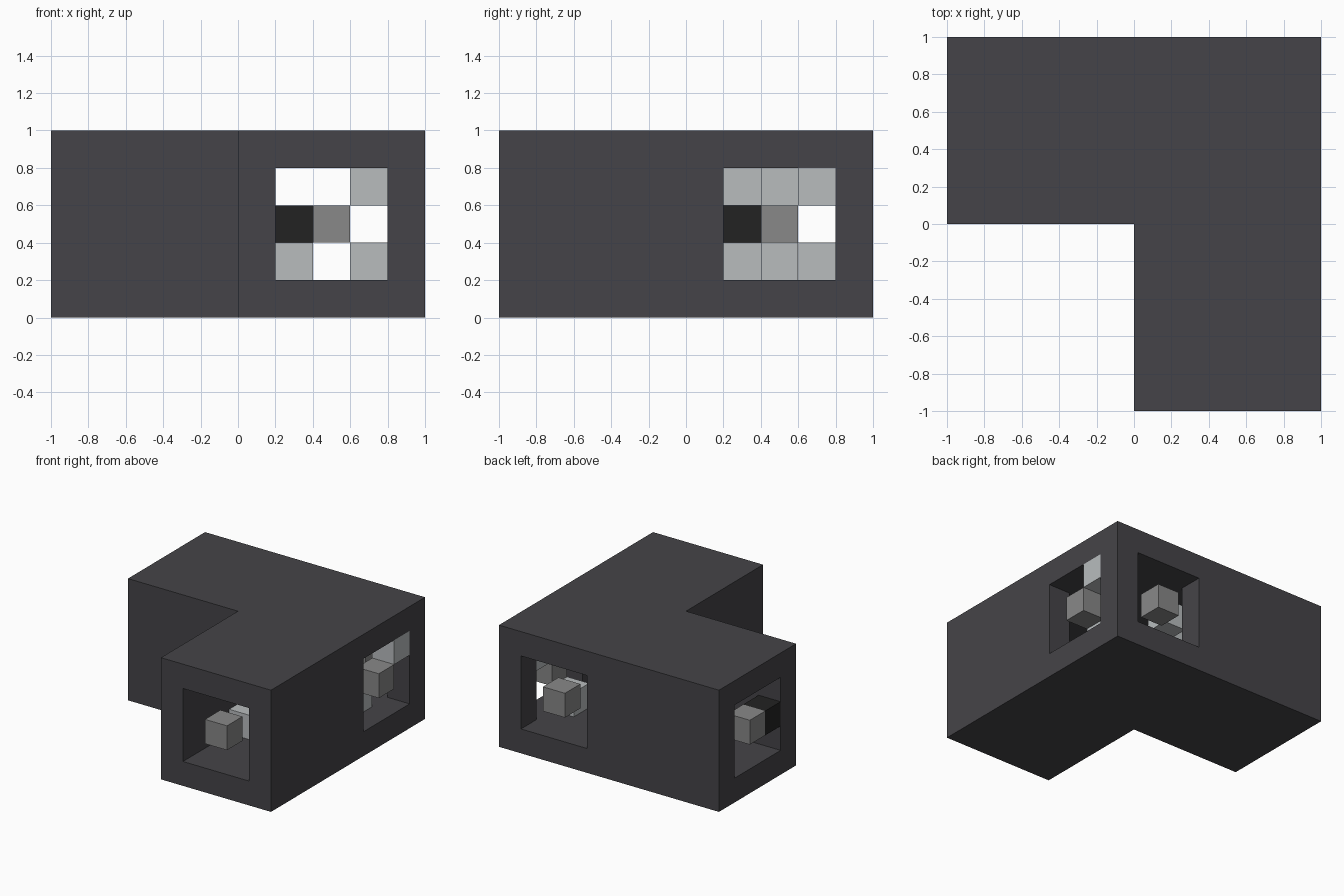
import bpy
import bmesh

default = bpy.data.objects.get("Cube")
if default:
    bpy.data.objects.remove(default, do_unlink=True)

UNIT = 0.2


def material(name, srgb):
    def linear(c):
        c /= 255
        return c / 12.92 if c < 0.04045 else ((c + 0.055) / 1.055) ** 2.4
    mat = bpy.data.materials.new(name)
    mat.use_nodes = True
    color = [linear(c) for c in srgb] + [1]
    mat.diffuse_color = color
    mat.node_tree.nodes["Principled BSDF"].inputs["Base Color"].default_value = color
    return mat


CHARCOAL = material("charcoal", (69, 68, 72))
GREY = material("mid grey", (136, 136, 136))
PALE = material("pale grey", (184, 188, 190))
BLACK = material("black", (34, 34, 34))


def prism(name, outline, bottom, top, mat):
    """Extrude a flat outline from bottom to top."""
    mesh = bpy.data.meshes.new(name)
    bm = bmesh.new()
    face = bm.faces.new([bm.verts.new((x, y, bottom)) for x, y in outline])
    result = bmesh.ops.extrude_face_region(bm, geom=[face])
    verts = [g for g in result["geom"] if isinstance(g, bmesh.types.BMVert)]
    bmesh.ops.translate(bm, verts=verts, vec=(0, 0, top - bottom))
    bmesh.ops.recalc_face_normals(bm, faces=bm.faces)
    bm.to_mesh(mesh)
    bm.free()
    mesh.materials.append(mat)
    obj = bpy.data.objects.new(name, mesh)
    bpy.context.scene.collection.objects.link(obj)
    return obj


def block(name, cell, mat):
    """Small cube whose lowest corner is at the given grid cell."""
    x, y, z = (c * UNIT for c in cell)
    outline = [(x, y), (x + UNIT, y), (x + UNIT, y + UNIT), (x, y + UNIT)]
    return prism(name, outline, z, z + UNIT, mat)


# L-shaped housing with two crossing square tunnels
housing = prism("housing", [(-1, 0), (0, 0), (0, -1), (1, -1), (1, 1), (-1, 1)], 0, 1, CHARCOAL)
a, b, far = 0.2, 0.8, 1.2
cross = [(-far, a), (a, a), (a, -far), (b, -far), (b, a), (far, a),
         (far, b), (b, b), (b, far), (a, far), (a, b), (-far, b)]
cutter = prism("tunnel_cutter", cross, a, b, CHARCOAL)
cutter.hide_render = True
cut = housing.modifiers.new("tunnels", "BOOLEAN")
cut.operation = "DIFFERENCE"
cut.solver = "EXACT"
cut.object = cutter
bpy.context.view_layer.update()
evaluated = housing.evaluated_get(bpy.context.evaluated_depsgraph_get())
carved = bpy.data.meshes.new_from_object(evaluated)
housing.modifiers.clear()
housing.data = carved
bpy.data.objects.remove(cutter, do_unlink=True)

# Grey centre blocks, flush with each of the four openings
for name, cell in {"front": (2, -5, 2), "back": (2, 4, 2),
                   "left": (4, 2, 2), "right": (-5, 2, 2)}.items():
    block(name + "_centre_block", cell, GREY)

# Pale blocks scattered along the tunnels
pale_cells = [(4, 3, 3), (3, 2, 1), (0, 2, 3), (-1, 1, 3),
              (-3, 1, 1), (-2, 3, 1), (1, -2, 1), (3, -3, 3)]
for i, cell in enumerate(pale_cells):
    block(f"pale_block_{i + 1}", cell, PALE)

# One black block in each tunnel
block("side_tunnel_black_block", (-5, 1, 2), BLACK)
block("front_tunnel_black_block", (1, -1, 2), BLACK)
